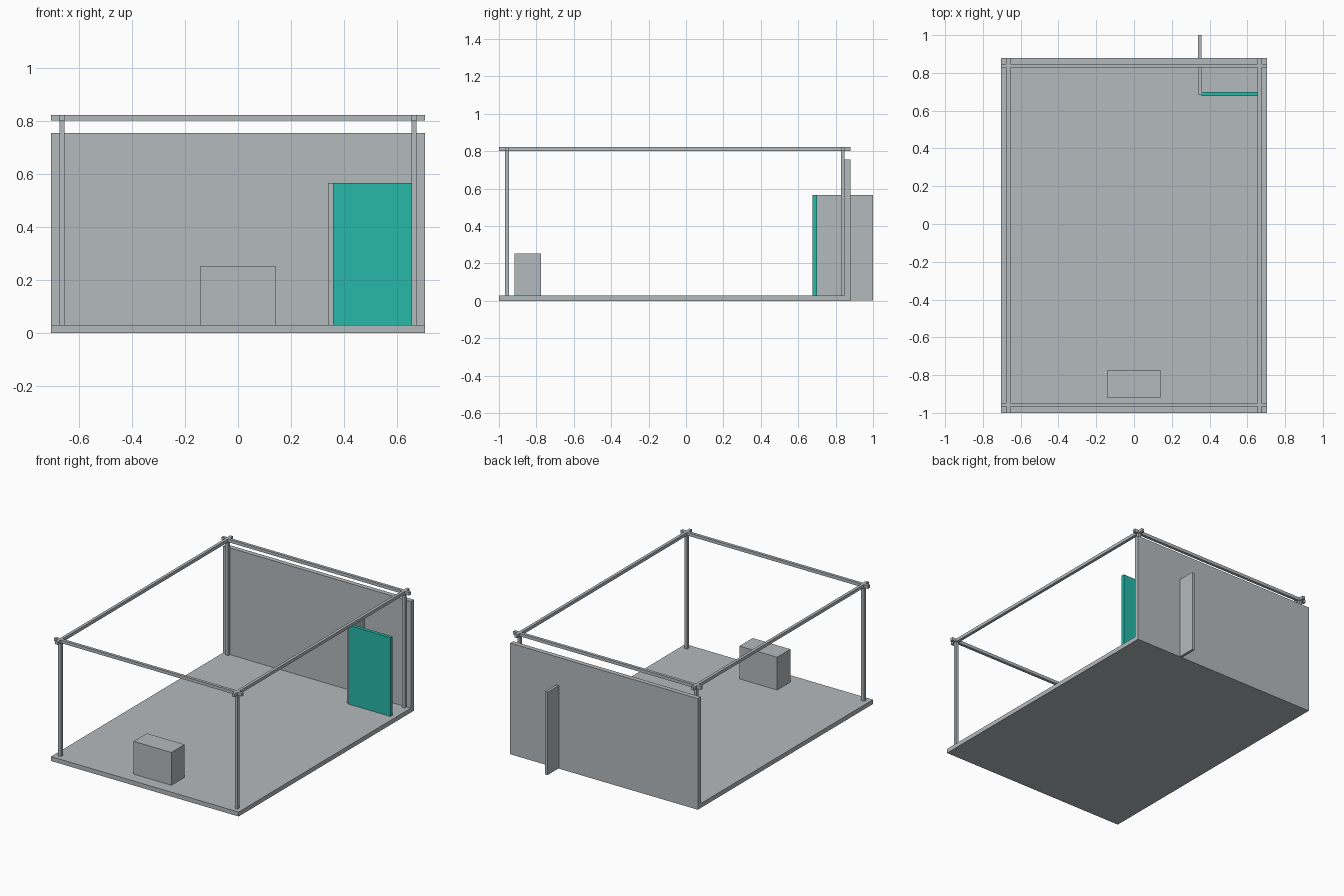
import bpy
import bmesh
from mathutils import Vector

default_cube = bpy.data.objects.get("Cube")
if default_cube:
    bpy.data.objects.remove(default_cube, do_unlink=True)


def make_material(name, rgb):
    mat = bpy.data.materials.new(name)
    mat.use_nodes = True
    color = (*rgb, 1.0)
    mat.diffuse_color = color
    mat.node_tree.nodes["Principled BSDF"].inputs["Base Color"].default_value = color
    return mat


grey = make_material("light grey", (0.456, 0.491, 0.515))
teal = make_material("teal", (0.02, 0.479, 0.392))


def box(name, low, high, mat=grey):
    """Axis-aligned box between two opposite corners."""
    low, high = Vector(low), Vector(high)
    centre, size = (low + high) / 2, high - low
    bm = bmesh.new()
    bmesh.ops.create_cube(bm, size=1)
    bmesh.ops.scale(bm, vec=size, verts=bm.verts)
    mesh = bpy.data.meshes.new(name)
    bm.to_mesh(mesh)
    bm.free()
    mesh.materials.append(mat)
    obj = bpy.data.objects.new(name, mesh)
    obj.location = centre
    bpy.context.collection.objects.link(obj)
    return obj


HALF_W = 0.705           # half width of the stand
FRONT, BACK = -1.0, 0.88
WALL_Y = 0.848           # inner face of the back wall
FLOOR_Z = 0.03
RAIL_LOW, RAIL_TOP = 0.802, 0.823
POST_X = 0.664
BAR = 0.01               # half thickness of posts and rails

# Floor slab and back wall
box("floor", (-HALF_W, FRONT, 0), (HALF_W, WALL_Y, FLOOR_Z))
box("back_wall", (-HALF_W, WALL_Y, 0), (HALF_W, BACK, 0.755))

# Counter near the front edge
box("counter", (-0.142, -0.918, FLOOR_Z), (0.142, -0.776, 0.253))

# Corner cabin: side panel running through the wall, and coloured front
box("cabin_side", (0.34, 0.685, 0.002), (0.358, 1.0, 0.565))
box("cabin_front", (0.358, 0.677, 0.002), (0.672, 0.7, 0.565), teal)

# Corner posts and the rails that cross above them
for end, y in (("front", -0.957), ("rear", 0.838)):
    for side, x in (("right", -POST_X), ("left", POST_X)):
        box(f"{end}_{side}_post", (x - BAR, y - BAR, FLOOR_Z),
            (x + BAR, y + BAR, RAIL_LOW))
    box(f"{end}_rail", (-HALF_W, y - BAR, RAIL_LOW), (HALF_W, y + BAR, RAIL_TOP))
for side, x in (("right", -POST_X), ("left", POST_X)):
    box(f"{side}_rail", (x - BAR, FRONT, RAIL_LOW), (x + BAR, BACK, RAIL_TOP))
